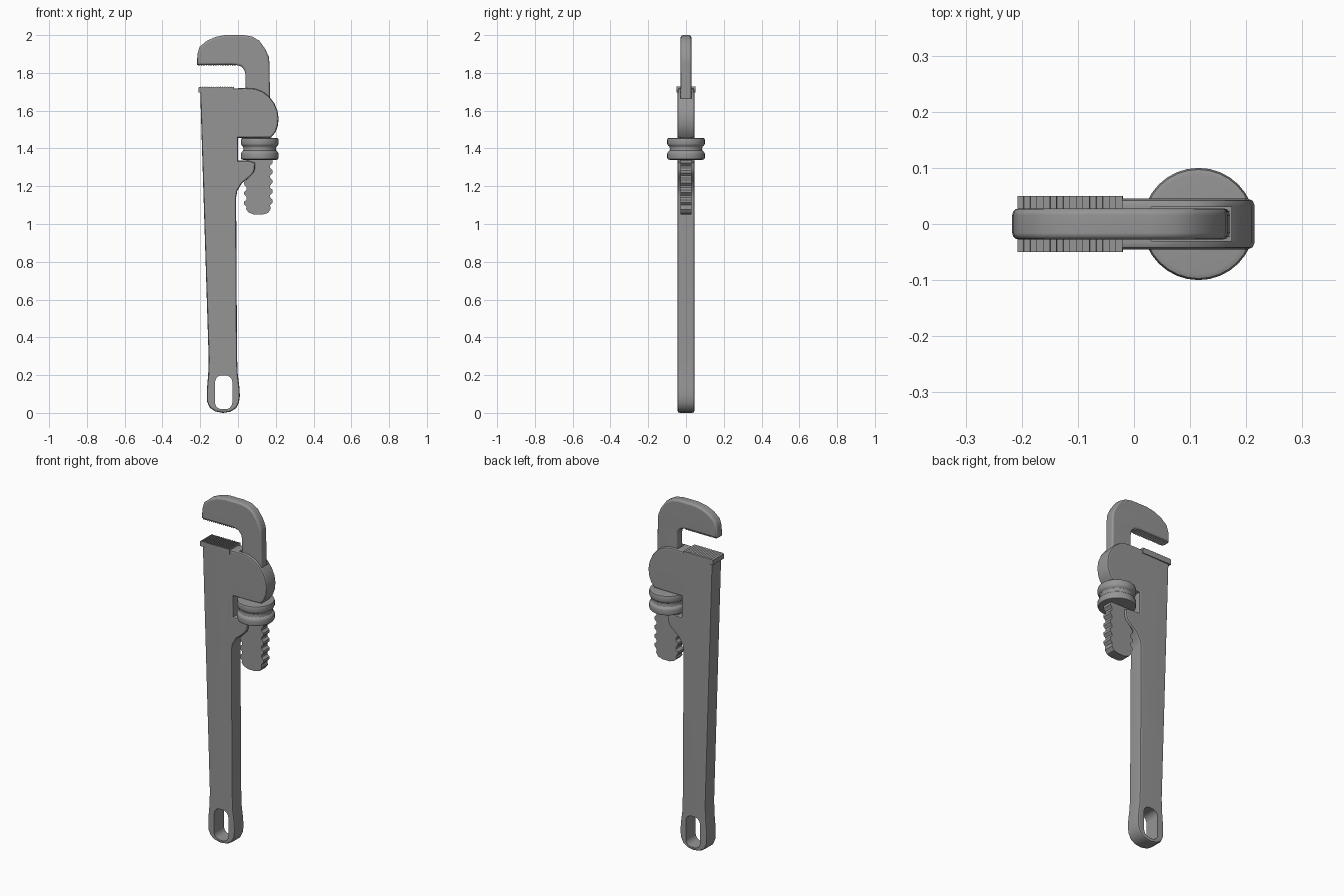
import bpy, bmesh, math

if "Cube" in bpy.data.objects:
    bpy.data.objects.remove(bpy.data.objects["Cube"])

# Dark grey metal
steel = bpy.data.materials.new("dark_steel")
steel.diffuse_color = (0.3, 0.3, 0.3, 1)
steel.use_nodes = True
steel.node_tree.nodes["Principled BSDF"].inputs["Base Color"].default_value = steel.diffuse_color


def link(name, bm):
    bmesh.ops.recalc_face_normals(bm, faces=bm.faces)
    me = bpy.data.meshes.new(name)
    bm.to_mesh(me)
    bm.free()
    me.materials.append(steel)
    ob = bpy.data.objects.new(name, me)
    bpy.context.collection.objects.link(ob)
    return ob


def prism(name, pts, half, bevel=0.0, segs=2):
    """Extrude an x-z profile to y = +-half and round both rims."""
    bm = bmesh.new()
    front, back = [[bm.verts.new((x, y, z)) for x, z in pts] for y in (-half, half)]
    bm.faces.new(front)
    bm.faces.new(back[::-1])
    for i in range(len(pts)):
        bm.faces.new((front[i - 1], front[i], back[i], back[i - 1]))
    bmesh.ops.recalc_face_normals(bm, faces=bm.faces)
    if bevel:
        rim = [e for e in bm.edges if abs(e.verts[0].co.y - e.verts[1].co.y) < 1e-5]
        bmesh.ops.bevel(bm, geom=rim, offset=bevel, segments=segs, profile=0.5,
                        affect='EDGES', clamp_overlap=False)
    return link(name, bm)


def activate(ob):
    bpy.ops.object.select_all(action='DESELECT')
    ob.select_set(True)
    bpy.context.view_layer.objects.active = ob


def smooth(ob):
    activate(ob)
    bpy.ops.object.shade_smooth_by_angle(angle=math.radians(32))
    mod = ob.modifiers.new("flat_sides", 'WEIGHTED_NORMAL')
    mod.keep_sharp = True


def cut(ob, cutter):
    mod = ob.modifiers.new("cut", 'BOOLEAN')
    mod.operation, mod.solver, mod.object = 'DIFFERENCE', 'EXACT', cutter
    activate(ob)
    bpy.ops.object.modifier_apply(modifier=mod.name)
    bpy.data.objects.remove(cutter)


def teeth(x0, x1, z, depth, n):
    """Sawtooth row from x0 to x1."""
    p = (x1 - x0) / n
    row = []
    for i in range(n):
        row += [(x0 + p * i, z - depth), (x0 + p * (i + 0.96), z)]
    return row


# Handle with head and nut notch
handle = prism("handle", [
    (-0.20, 1.70), (-0.155, 0.28), (-0.158, 0.2), (-0.165, 0.12), (-0.164, 0.06), (-0.15, 0.028),
    (-0.12, 0.008), (-0.08, 0.0), (-0.04, 0.006), (-0.01, 0.025), (0.005, 0.055), (0.01, 0.09),
    (0.007, 0.14), (-0.002, 0.21), (-0.005, 0.30), (-0.01, 1.14), (-0.004, 1.175), (0.02, 1.215),
    (0.055, 1.243), (0.08, 1.268), (0.089, 1.29), (0.09, 1.325), (0.055, 1.335), (0.0, 1.335),
    (0.0, 1.456), (0.10, 1.456), (0.175, 1.458), (0.198, 1.485), (0.211, 1.52), (0.215, 1.56),
    (0.209, 1.60), (0.192, 1.64), (0.165, 1.675), (0.13, 1.702), (0.09, 1.716), (0.04, 1.72),
    (-0.02, 1.718), (-0.05, 1.71)], 0.045, 0.012)

# Hanging hole in the handle
arc = [(-0.076 + 0.046 * math.copysign(abs(math.cos(a)) ** 0.7, math.cos(a)),
        0.109 + math.copysign(0.05, math.sin(a)) + 0.04 * math.sin(a))
       for a in [math.radians(15 * i + 7.5) for i in range(24)]]
cut(handle, prism("hole_cutter", arc, 0.1))

# Channel for the sliding jaw
cut(handle, prism("channel_cutter", [(0.03, 1.15), (0.174, 1.15), (0.174, 1.8), (0.03, 1.8)], 0.030))
smooth(handle)

# Toothed plate on the fixed jaw
smooth(prism("fixed_jaw_plate", [(-0.02, 1.695), (-0.208, 1.695)]
             + teeth(-0.208, -0.02, 1.728, 0.005, 16), 0.05))

# Hook jaw
smooth(prism("hook_jaw", [
    (-0.217, 1.843), (-0.215, 1.90), (-0.203, 1.938), (-0.165, 1.97), (-0.12, 1.99), (-0.07, 2.0),
    (0.03, 2.0), (0.075, 1.992), (0.113, 1.97), (0.145, 1.925), (0.163, 1.885), (0.167, 1.85),
    (0.172, 1.40), (0.04, 1.40), (0.04, 1.79), (0.034, 1.815), (0.018, 1.834), (-0.01, 1.842),
    (-0.04, 1.844)], 0.028, 0.012, 3))

# Teeth under the hook jaw
smooth(prism("hook_jaw_teeth", [(-0.005, 1.86), (-0.208, 1.86)]
             + teeth(-0.208, -0.005, 1.843, 0.006, 16), 0.022))

# Threaded shank below the nut: ridges on both edges
pitch, right, left = 0.052, [], []
for i in range(6):
    z = 1.40 - i * pitch
    for dz, d in ((0, 0.0), (0.012, 0.013), (0.026, 0.013), (0.04, 0.0)):
        right.append((0.17 + d, z - dz))
        left.append((0.046 - d, z - dz - 0.01))
tip = [(0.172, 1.078), (0.158, 1.058), (0.13, 1.05), (0.085, 1.05), (0.058, 1.06), (0.042, 1.078)]
smooth(prism("threaded_shank", right + tip + left[::-1], 0.028))

# Adjusting nut, a lathe profile
profile = [(0.0, 1.34), (0.088, 1.34), (0.097, 1.343), (0.1, 1.35), (0.1, 1.372), (0.096, 1.381),
           (0.088, 1.388), (0.085, 1.398), (0.088, 1.409), (0.096, 1.416), (0.1, 1.425),
           (0.1, 1.445), (0.097, 1.453), (0.088, 1.456), (0.0, 1.456)]
bm = bmesh.new()
vs = [bm.verts.new((0.115 + r, 0, z)) for r, z in profile]
es = [bm.edges.new(p) for p in zip(vs, vs[1:])]
bmesh.ops.spin(bm, geom=vs + es, cent=(0.115, 0, 0), axis=(0, 0, 1), angle=2 * math.pi,
               steps=32, use_duplicate=False)
bmesh.ops.remove_doubles(bm, verts=bm.verts, dist=0.0005)
smooth(link("adjusting_nut", bm))
